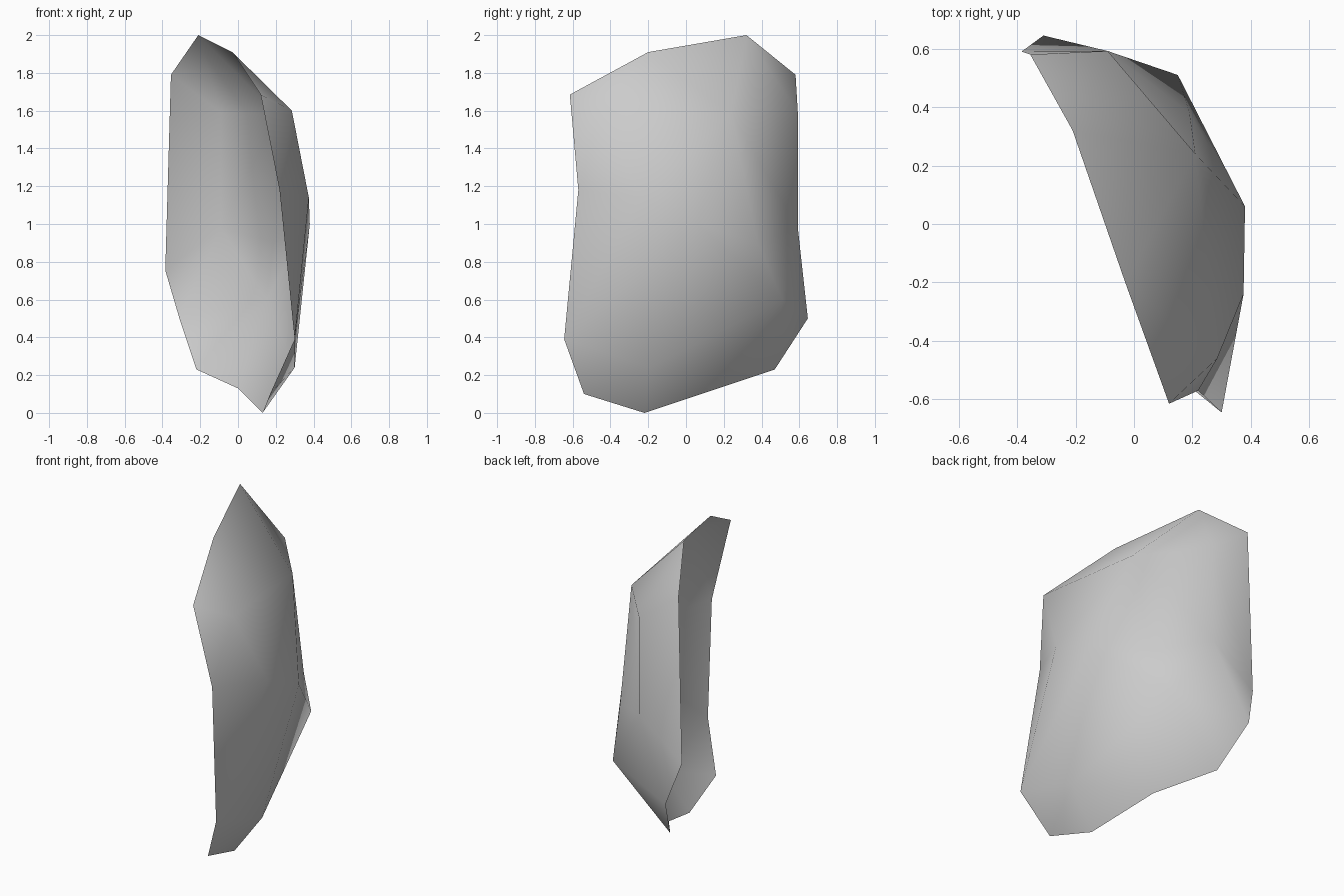
import bpy
from mathutils import Vector
from mathutils.geometry import delaunay_2d_cdt

if "Cube" in bpy.data.objects:
    bpy.data.objects.remove(bpy.data.objects["Cube"], do_unlink=True)

# Plain grey material
grey = bpy.data.materials.new("stone_grey")
grey.use_nodes = True
colour = (0.6, 0.6, 0.6, 1)
grey.diffuse_color = colour
grey.node_tree.nodes["Principled BSDF"].inputs["Base Color"].default_value = colour

# Rim of the curved shard, going round from the peak
rim = [(-.21, .32, 2), (-.03, -.2, 1.91), (.12, -.615, 1.685), (.22, -.57, 1.18),
       (.3, -.645, .39), (.17, -.54, .1), (.13, -.22, 0), (0, .17, .13),
       (-.22, .47, .23), (-.31, .645, .5), (-.385, .59, .755), (-.355, .58, 1.79)]
back_corner = 9

# Points on the bulging side; the first one is tied to the back corner
bulge = [(-.09, .592, .98), (-.09, .592, 1.59), (.15, .51, .6), (.19, .38, .9),
         (.21, .24, 1.58), (.285, -.46, 1.6), (.38, .06, 1), (.375, -.24, 1.14),
         (.3, -.19, .24)]

# Triangulate the sheet as seen along its main direction
points = [Vector(p) for p in rim + bulge]
flat = [Vector((p.y * .93 - p.x * .36, p.z)) for p in points]
outline = list(range(len(rim)))
result = delaunay_2d_cdt(flat, [(back_corner, len(rim))], [outline], 1, 1e-5)
source = [points[ids[0]] for ids in result[3]]
faces = [tuple(f) for f in result[2]]

# Thin open shell, smooth all over
mesh = bpy.data.meshes.new("curved_shard")
mesh.from_pydata([tuple(p) for p in source], [], faces)
mesh.materials.append(grey)
for face in mesh.polygons:
    face.use_smooth = True
shard = bpy.data.objects.new("curved_shard", mesh)
bpy.context.collection.objects.link(shard)
